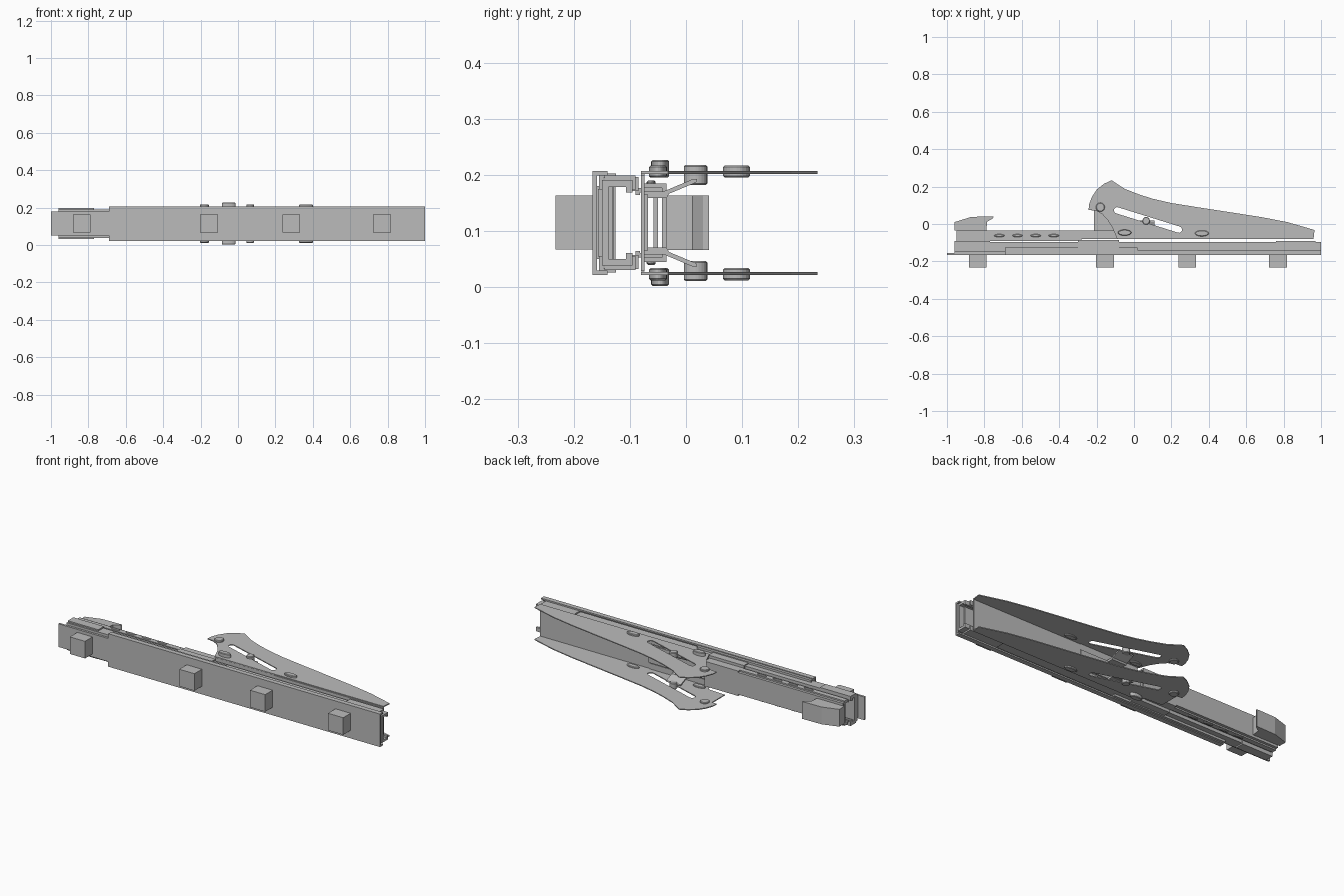
import bpy, bmesh, math
from mathutils import Vector, Matrix

if "Cube" in bpy.data.objects:
    bpy.data.objects.remove(bpy.data.objects["Cube"], do_unlink=True)

MID = 0.1145  # height of the symmetry plane
steel = bpy.data.materials.new("satin_grey")
steel.use_nodes = True
steel.diffuse_color = (0.5, 0.5, 0.5, 1)
steel.node_tree.nodes["Principled BSDF"].inputs["Base Color"].default_value = (0.5, 0.5, 0.5, 1)


def finish(name, bm):
    bmesh.ops.recalc_face_normals(bm, faces=bm.faces)
    mesh = bpy.data.meshes.new(name)
    bm.to_mesh(mesh)
    bm.free()
    mesh.materials.append(steel)
    obj = bpy.data.objects.new(name, mesh)
    bpy.context.collection.objects.link(obj)
    return obj


def prism(name, points, offset):
    """Extrude a closed outline of 3D points by an offset."""
    bm = bmesh.new()
    face = bm.faces.new([bm.verts.new(p) for p in points])
    out = bmesh.ops.extrude_face_region(bm, geom=[face])
    verts = [g for g in out["geom"] if isinstance(g, bmesh.types.BMVert)]
    bmesh.ops.translate(bm, verts=verts, vec=offset)
    return finish(name, bm)


def rail(name, x0, x1, profile):
    """Extrude a (y, z) section along x."""
    return prism(name, [(x0, y, z) for y, z in profile], (x1 - x0, 0, 0))


def box(name, x0, x1, y0, y1, z0, z1):
    return rail(name, x0, x1, [(y0, z0), (y1, z0), (y1, z1), (y0, z1)])


def channel(name, x0, x1, back, rim, half, t, lip):
    """C section with its web at y=back, flanges reaching y=rim and inward lips."""
    s = 1 if rim > back else -1
    side = [(back, half), (rim, half), (rim, half - lip), (rim - s * t, half - lip),
            (rim - s * t, half - t), (back + s * t, half - t)]
    section = [(y, MID + h) for y, h in side] + [(y, MID - h) for y, h in reversed(side)]
    return rail(name, x0, x1, section)


def stud(name, x, y, rx, ry, z0, z1):
    """Oval bevelled stud, mirrored on the upper and lower faces."""
    for label, s in (("upper", 1), ("lower", -1)):
        bm = bmesh.new()
        h = z1 - z0
        mat = Matrix.Translation((x, y, MID + s * ((z0 + z1) / 2 - MID)))
        bmesh.ops.create_cone(bm, cap_ends=True, segments=24, radius1=1, radius2=1, depth=h,
                              matrix=mat @ Matrix.Diagonal((rx, ry, 1, 1)))
        rim = [e for e in bm.edges
               if abs(e.verts[0].co.z - e.verts[1].co.z) < 1e-5]
        bmesh.ops.bevel(bm, geom=rim, offset=0.003, segments=1, affect='EDGES')
        finish(f"{label}_{name}", bm)


# Mounting plate, its flanges and the four lugs
box("plate_tail", -1, -0.69, -0.167, -0.155, 0.05, 0.18)
channel("outer_channel", -0.69, 1, -0.167, -0.14, 0.0925, 0.008, 0.008)
channel("outer_flange", -0.69, 0.02, -0.155, -0.125, 0.088, 0.008, 0.014)
for i, x in enumerate((-0.835, -0.155, 0.285, 0.77)):
    box(f"mounting_lug_{i + 1}", x - 0.047, x + 0.047, -0.233, -0.167, 0.067, 0.163)

# Middle rail and its guide blocks
channel("middle_rail", -0.96, 1, -0.15, -0.095, 0.076, 0.012, 0.022)
channel("rail_backing", -0.96, 0.96, -0.157, -0.135, 0.06, 0.008, 0.02)
channel("front_guide", 0.76, 0.97, -0.145, -0.09, 0.084, 0.014, 0.025)
channel("rear_guide", -0.96, -0.77, -0.14, -0.09, 0.083, 0.014, 0.025)
channel("centre_guide", -0.3, -0.08, -0.14, -0.085, 0.082, 0.012, 0.025)

# Inner rail, stepped wider toward the middle
channel("inner_rail", -0.95, -0.28, -0.035, -0.09, 0.062, 0.008, 0.012)
channel("inner_rail_skirt", -0.95, -0.28, -0.05, -0.078, 0.07, 0.008, 0.008)
channel("inner_rail_head", -0.3, -0.09, -0.035, -0.08, 0.07, 0.008, 0.008)
box("inner_rail_tongue", -0.1, 0.28, -0.078, -0.068, 0.065, 0.165)
for i in range(4):
    stud(f"rail_dimple_{i + 1}", -0.72 + 0.097 * i, -0.062, 0.028, 0.008, 0.178, 0.19)

# Tail hook
hook = [(-0.96, -0.035), (-0.96, 0.01), (-0.87, 0.038), (-0.75, 0.041),
        (-0.755, 0.03), (-0.785, 0.012), (-0.79, -0.035)]
prism("tail_hook", [(x, y, 0.066) for x, y in hook], (0, 0, 0.097))

# Web joining the two wings, open at its rear
box("wing_web", 0.28, 0.96, -0.08, -0.074, 0.03, 0.199)
for label, s in (("upper", 1), ("lower", -1)):
    z0, z1 = sorted((MID + s * 0.055, MID + s * 0.087))
    box(f"{label}_web_strip", -0.085, 0.28, -0.08, -0.074, z0, z1)

# Pressed wings with a turned-down rim and a guide slot
outline = [(0.96, -0.08), (0.965, -0.032), (0.82, 0.01), (0.68, 0.037), (0.5, 0.065),
           (0.35, 0.088), (0.2, 0.112), (0.1, 0.135), (0.03, 0.157), (-0.05, 0.188),
           (-0.12, 0.234), (-0.16, 0.215), (-0.2, 0.183), (-0.225, 0.145),
           (-0.24, 0.105), (-0.243, 0.075), (-0.205, 0.072), (-0.17, 0.053),
           (-0.14, 0.02), (-0.115, -0.02), (-0.09, -0.08)]
spur = outline[:16] + [(-0.213, 0.072), (-0.213, -0.04), (-0.11, -0.045), (-0.09, -0.08)]


def slot_outline():
    a, b, r = Vector((-0.09, 0.073)), Vector((0.24, -0.03)), 0.017
    tilt = math.atan2(b.y - a.y, b.x - a.x)
    pts = []
    for centre, start in ((b, -math.pi / 2), (a, math.pi / 2)):
        for k in range(9):
            t = tilt + start + math.pi * k / 8
            pts.append(centre + r * Vector((math.cos(t), math.sin(t))))
    return pts


def wing(name, points, s):
    bm = bmesh.new()
    face = bm.faces.new([bm.verts.new((x, y, MID + s * 0.0755)) for x, y in points])
    bmesh.ops.inset_region(bm, faces=[face], thickness=0.016, use_even_offset=True)
    for v in face.verts:
        v.co.z = MID + s * 0.0925
    obj = finish(name, bm)
    # Orient the sheet outward before thickening it inward
    flat = max(obj.data.polygons, key=lambda p: p.area)
    if flat.normal.z * s < 0:
        obj.data.flip_normals()
    shell = obj.modifiers.new("thickness", 'SOLIDIFY')
    shell.thickness, shell.offset = 0.005, -1
    cutter = prism(name + "_slot_cutter", [(p.x, p.y, MID + s * 0.0925 - 0.03) for p in slot_outline()],
                   (0, 0, 0.06))
    cutter.hide_render = True
    cut = obj.modifiers.new("slot", 'BOOLEAN')
    cut.operation, cut.object, cut.solver = 'DIFFERENCE', cutter, 'EXACT'
    bpy.context.view_layer.objects.active = obj
    for m in ("thickness", "slot"):
        bpy.ops.object.modifier_apply(modifier=m)
    bpy.data.objects.remove(cutter, do_unlink=True)


wing("upper_wing", outline, 1)
wing("lower_wing", spur, -1)

# Studs on the wings
stud("pivot_stud", -0.18, 0.09, 0.024, 0.024, 0.195, 0.217)
stud("rear_oval_stud", -0.05, -0.046, 0.036, 0.016, 0.195, 0.227)
stud("slot_pin", 0.065, 0.017, 0.02, 0.021, 0.182, 0.218)
stud("front_oval_stud", 0.363, -0.05, 0.037, 0.016, 0.195, 0.217)

# Slanted links from the rail to the slot pins
for label, s in (("upper", 1), ("lower", -1)):
    link = [(-0.035, 0.044), (-0.03, 0.052), (0.018, 0.072), (0.02, 0.078),
            (0.012, 0.078), (-0.04, 0.056), (-0.074, 0.056), (-0.074, 0.044)]
    rail(f"{label}_link", 0.02, 0.11, [(y, MID + s * h) for y, h in link])
